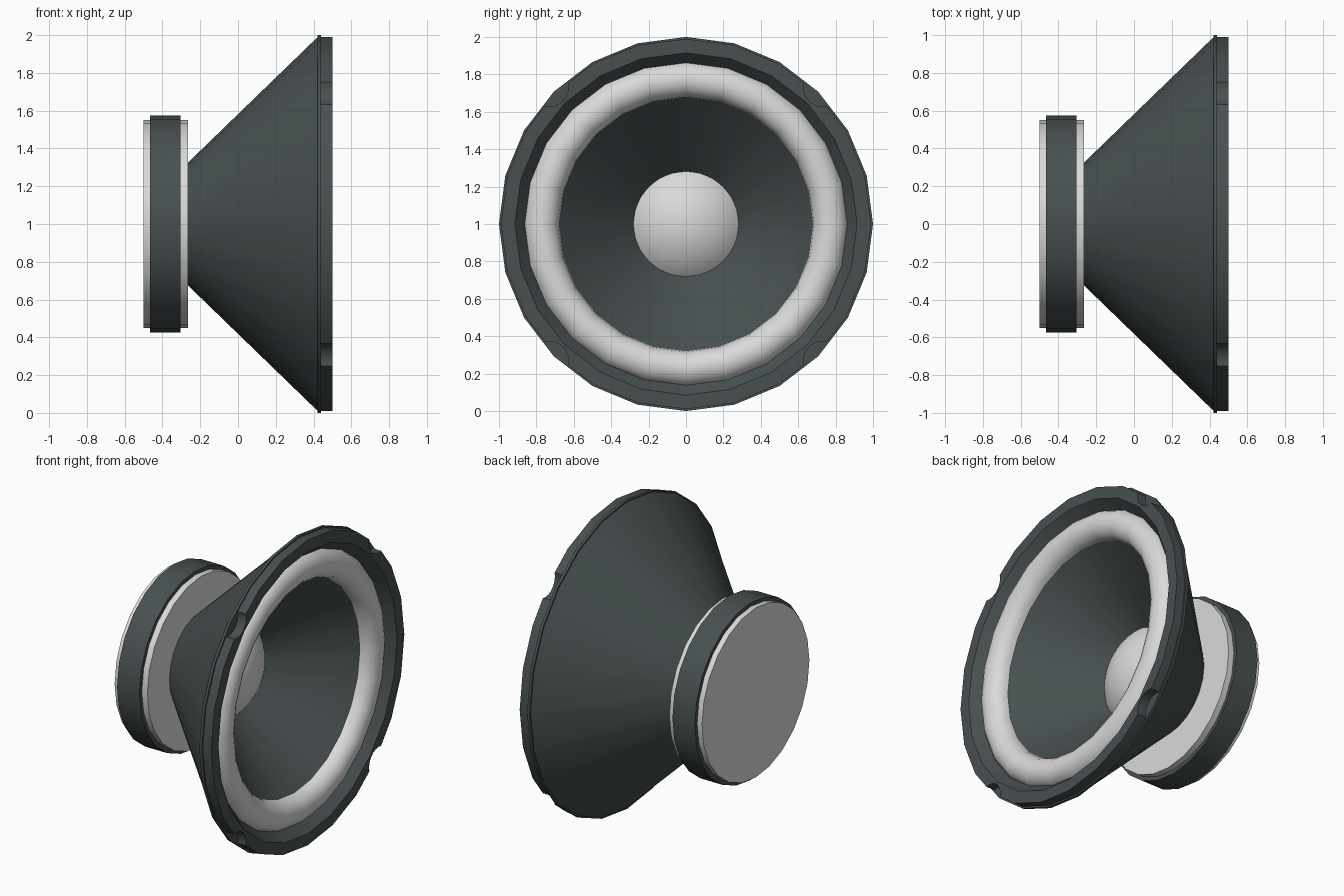
import bpy, bmesh, math

if "Cube" in bpy.data.objects:
    bpy.data.objects.remove(bpy.data.objects["Cube"])

SIDES = 24
AXIS_Z = 1.0


def material(name, rgb):
    m = bpy.data.materials.new(name)
    m.diffuse_color = (*rgb, 1)
    m.use_nodes = True
    m.node_tree.nodes["Principled BSDF"].inputs["Base Color"].default_value = m.diffuse_color
    return m


DARK = material("charcoal", (0.065, 0.08, 0.081))
LIGHT = material("light grey", (0.70, 0.70, 0.70))


def lathe(name, profile, mat, sides=SIDES, closed=False, facing=0):
    """Spin (x, radius) points round the x axis; facing = overall x direction of open surfaces."""
    bm = bmesh.new()
    rings = []
    for x, r in profile:
        if r == 0:
            rings.append([bm.verts.new((x, 0, AXIS_Z))] * sides)
        else:
            rings.append([bm.verts.new((x, r * math.sin(a), AXIS_Z + r * math.cos(a)))
                          for a in (2 * math.pi * i / sides for i in range(sides))])
    pairs = list(zip(rings, rings[1:]))
    if closed:
        pairs.append((rings[-1], rings[0]))
    for p, q in pairs:
        for i in range(sides):
            j = (i + 1) % sides
            bm.faces.new(list(dict.fromkeys((p[i], p[j], q[j], q[i]))))
    bmesh.ops.recalc_face_normals(bm, faces=bm.faces)
    if facing and facing * sum(f.normal.x * f.calc_area() for f in bm.faces) < 0:
        bmesh.ops.reverse_faces(bm, faces=bm.faces)
    mesh = bpy.data.meshes.new(name)
    bm.to_mesh(mesh)
    bm.free()
    ob = bpy.data.objects.new(name, mesh)
    bpy.context.collection.objects.link(ob)
    mesh.materials.append(mat)
    return ob


def select_only(ob):
    bpy.ops.object.select_all(action='DESELECT')
    ob.select_set(True)
    bpy.context.view_layer.objects.active = ob


def smooth(ob, degrees=35):
    select_only(ob)
    bpy.ops.object.shade_smooth_by_angle(angle=math.radians(degrees))


def disc(name, x0, x1, r, mat):
    return lathe(name, [(x0, 0), (x0, r), (x1, r), (x1, 0)], mat)


# Magnet and its two plates
parts = [
    disc("back_plate", -0.50, -0.46, 0.55, LIGHT),
    disc("magnet", -0.465, -0.305, 0.575, DARK),
    disc("front_plate", -0.31, -0.265, 0.55, LIGHT),
]

# Conical basket with a thin lip
parts.append(lathe("basket", [(-0.27, 0.32), (0.422, 0.99), (0.422, 1.0),
                              (0.44, 1.0), (0.44, 0.88)], DARK, facing=-1))

# Front flange ring with a bevelled inner wall
flange = lathe("flange", [(0.438, 0.99), (0.50, 0.99), (0.50, 0.915), (0.438, 0.862)],
               DARK, closed=True)
parts.append(flange)

# Screw notches cut at the four diagonals
for k in range(4):
    a = math.radians(45 + 90 * k)
    bpy.ops.mesh.primitive_cylinder_add(
        vertices=20, radius=0.1, depth=0.3, rotation=(0, math.pi / 2, 0),
        location=(0.48, 1.03 * math.cos(a), AXIS_Z + 1.03 * math.sin(a)))
    cutter = bpy.context.object
    cutter.name = "notch_cutter"
    cutter.hide_render = True
    select_only(flange)
    mod = flange.modifiers.new("notch", 'BOOLEAN')
    mod.operation = 'DIFFERENCE'
    mod.solver = 'EXACT'
    mod.object = cutter
    bpy.ops.object.modifier_apply(modifier=mod.name)
    bpy.data.objects.remove(cutter)

# Half-roll surround
roll = [(0.40 + 0.092 * math.sin(t), 0.775 - 0.095 * math.cos(t))
        for t in (math.pi * i / 10 for i in range(11))]
surround = lathe("surround", roll, LIGHT, facing=1)

# Speaker cone
parts.append(lathe("cone", [(0.402, 0.685), (-0.01, 0.28)], DARK, facing=1))

# Domed dust cap
R = 0.40
dome = [(-0.293 + R * math.cos(t), R * math.sin(t))
        for t in (math.radians(46) * i / 8 for i in range(9))]
dome[0] = (dome[0][0], 0)
parts.append(lathe("dust_cap", dome, LIGHT, sides=48, facing=1))

for ob in parts:
    smooth(ob)
smooth(surround, 60)
